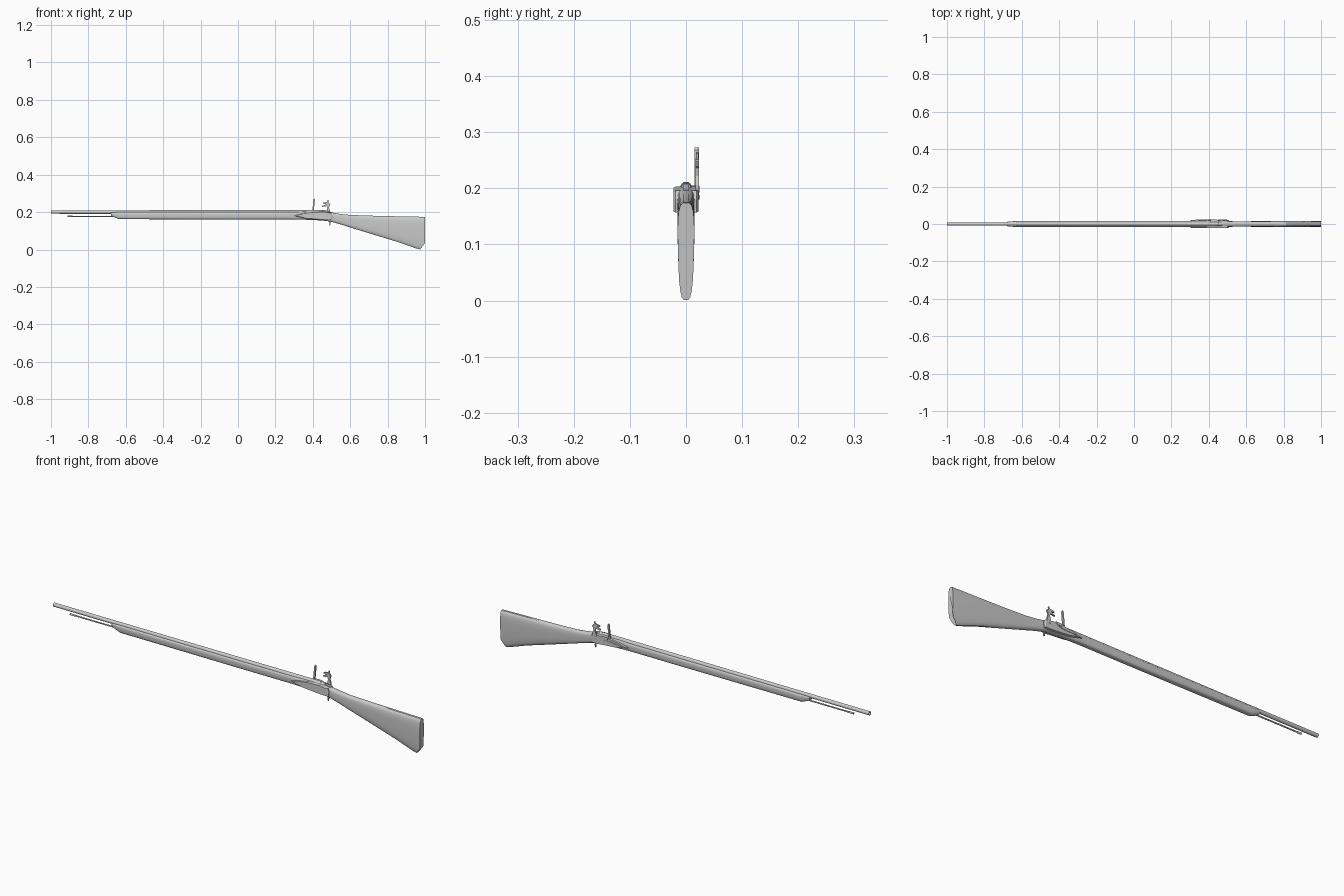
import bpy, bmesh, math


def finish(name, bm, angle=35):
    bmesh.ops.recalc_face_normals(bm, faces=bm.faces)
    me = bpy.data.meshes.new(name)
    bm.to_mesh(me)
    bm.free()
    ob = bpy.data.objects.new(name, me)
    bpy.context.collection.objects.link(ob)
    bpy.ops.object.select_all(action='DESELECT')
    ob.select_set(True)
    bpy.context.view_layer.objects.active = ob
    bpy.ops.object.shade_smooth_by_angle(angle=math.radians(angle))
    return ob


def skin(bm, rings):
    vs = [[bm.verts.new(p) for p in r] for r in rings]
    n = len(vs[0])
    for a, b in zip(vs, vs[1:]):
        for i in range(n):
            bm.faces.new((a[i], a[(i + 1) % n], b[(i + 1) % n], b[i]))
    bm.faces.new(vs[0])
    bm.faces.new(vs[-1])


def lathe(name, profile, z, y=0, n=12):
    # profile: (x, radius) along the barrel axis
    bm = bmesh.new()
    skin(bm, [[(x, y + r * math.cos((i + .5) * math.tau / n), z + r * math.sin((i + .5) * math.tau / n))
               for i in range(n)] for x, r in profile])
    return finish(name, bm)


def plate(name, pts, y0, y1, inset=0.0):
    # side profile (x, z) extruded in y; the y1 side can be inset
    cx = sum(p[0] for p in pts) / len(pts)
    cz = sum(p[1] for p in pts) / len(pts)
    k = 1 - inset
    ym = y0 + (y1 - y0) * 0.7
    rings = [[(x, y0, z) for x, z in pts], [(x, ym, z) for x, z in pts]]
    rings.append([(cx + (x - cx) * k, y1, cz + (z - cz) * k) for x, z in pts])
    bm = bmesh.new()
    skin(bm, rings)
    return finish(name, bm, 25)


# one-piece stock: x, top z, bottom z, half width at top and bottom
stations = [
    (-0.68, 0.199, 0.183, 0.012, 0.010), (-0.665, 0.200, 0.174, 0.015, 0.012),
    (-0.635, 0.201, 0.162, 0.016, 0.014), (0.00, 0.201, 0.161, 0.017, 0.015),
    (0.30, 0.202, 0.161, 0.017, 0.015), (0.40, 0.205, 0.158, 0.018, 0.016),
    (0.46, 0.205, 0.154, 0.017, 0.016), (0.50, 0.198, 0.148, 0.015, 0.015),
    (0.55, 0.190, 0.134, 0.015, 0.014), (0.60, 0.185, 0.118, 0.015, 0.014),
    (0.72, 0.181, 0.081, 0.016, 0.014), (0.86, 0.178, 0.038, 0.017, 0.013),
    (0.965, 0.176, 0.005, 0.017, 0.012), (1.00, 0.175, 0.000, 0.0165, 0.012)]
rings = []
for x, zt, zb, wt, wb in stations:
    ring = []
    for i in range(20):
        a = (i + .5) * math.tau / 20
        c, s = math.cos(a), math.sin(a)
        t = 0.5 + 0.5 * math.copysign(abs(s) ** 0.6, s)
        t = (t - 0.5) / (abs(math.sin(math.tau * 4.5 / 20 + math.tau / 40)) ** 0.6) + 0.5
        y = math.copysign(abs(c) ** 0.6, c) * (wb + (wt - wb) * t)
        z = zb + (zt - zb) * t
        # butt face is cut back at the toe
        dx = max(0, 0.035 - z) * 0.75 if x == 1.0 else 0
        if x == 0.965:
            dx = max(0, 0.035 - z) * 0.4
        ring.append((x - dx, y, z))
    rings.append(ring)
bm = bmesh.new()
skin(bm, rings)
finish("stock", bm)

# barrel with hollow muzzle, breech tang and ramrod
lathe("barrel", [(-0.97, 0.004), (-1.0, 0.0065), (-1.0, 0.0095), (-0.6, 0.0097),
                 (0.30, 0.0108), (0.455, 0.011), (0.475, 0.009)], 0.2005)
plate("breech_tang", [(0.45, 0.200), (0.45, 0.211), (0.48, 0.207), (0.51, 0.197), (0.51, 0.190)], -0.005, 0.005)
lathe("ramrod", [(-0.912, 0.0045), (-0.89, 0.0045), (-0.885, 0.0035), (-0.60, 0.0035)], 0.177)

# lock plates on both sides
lock = [(0.30, 0.180), (0.34, 0.192), (0.40, 0.201), (0.46, 0.203), (0.50, 0.196),
        (0.507, 0.180), (0.503, 0.157), (0.47, 0.157), (0.36, 0.166)]
for name, s in (("lock_plate", 1), ("side_plate", -1)):
    plate(name, lock, s * 0.010, s * 0.0225, 0.08)

# priming pan and frizzen
plate("priming_pan", [(0.405, 0.205), (0.445, 0.205), (0.438, 0.192), (0.412, 0.192)], 0.010, 0.0245, 0.1)
plate("frizzen", [(0.397, 0.200), (0.405, 0.200), (0.411, 0.268), (0.407, 0.273), (0.403, 0.266)], 0.0155, 0.0235)

# curved cock with jaws, spur and clamp screw
plate("hammer", [(0.470, 0.185), (0.490, 0.185), (0.493, 0.205), (0.487, 0.222), (0.490, 0.236),
                 (0.496, 0.240), (0.480, 0.246), (0.452, 0.234), (0.450, 0.228), (0.474, 0.232),
                 (0.478, 0.222), (0.474, 0.206)], 0.0165, 0.0235)
plate("flint_jaw", [(0.452, 0.246), (0.486, 0.240), (0.490, 0.248), (0.478, 0.254), (0.456, 0.251)], 0.0165, 0.0235)
plate("jaw_screw", [(0.472, 0.232), (0.477, 0.232), (0.486, 0.262), (0.480, 0.265)], 0.018, 0.022)
plate("frizzen_spring", [(0.33, 0.180), (0.40, 0.188), (0.43, 0.187), (0.40, 0.182)], 0.018, 0.0245)

# trigger
plate("trigger", [(0.480, 0.160), (0.492, 0.158), (0.495, 0.140), (0.492, 0.126),
                  (0.488, 0.129), (0.490, 0.142)], -0.003, 0.003)
